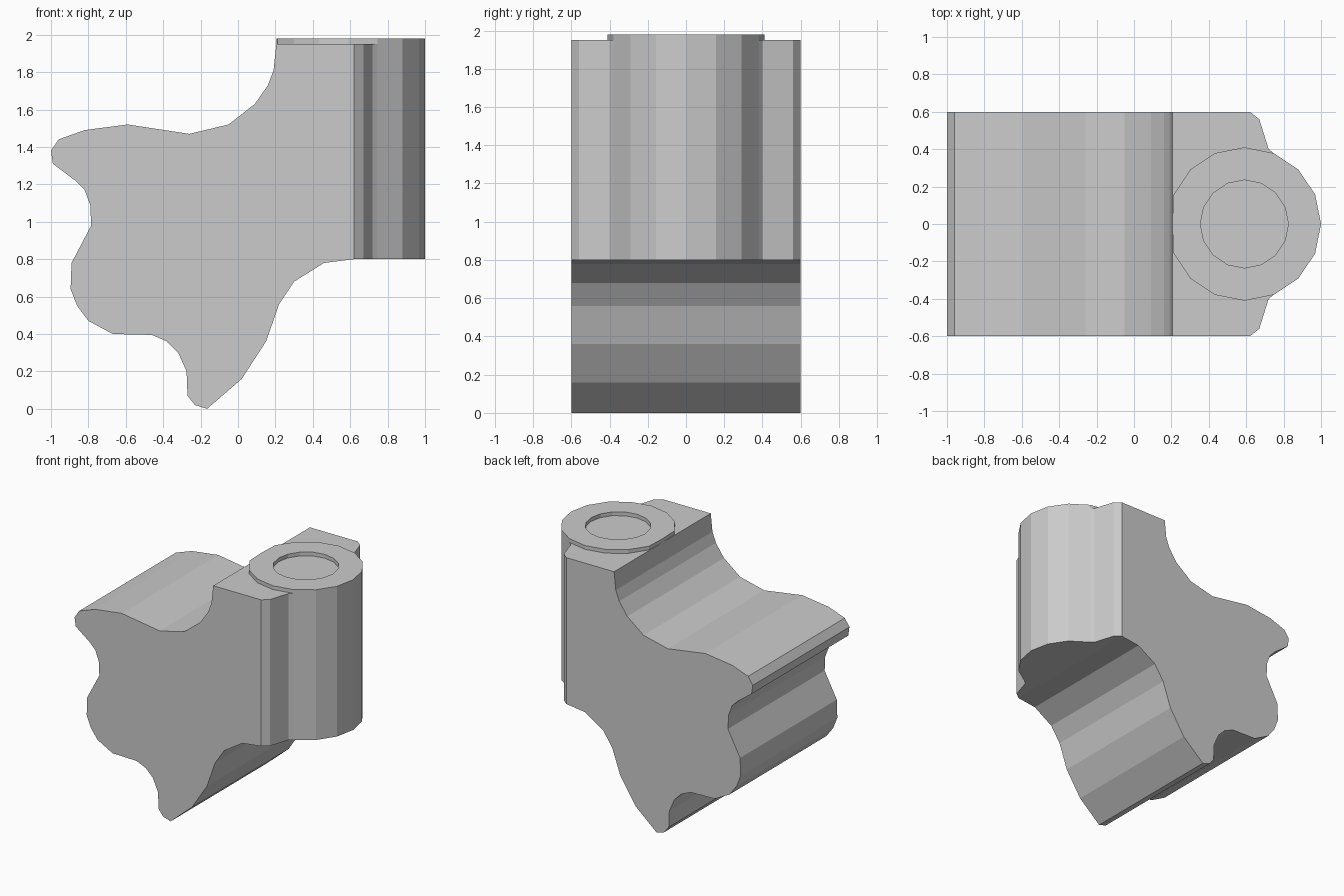
import bpy, bmesh
from math import cos, sin, tau

if "Cube" in bpy.data.objects:
    bpy.data.objects.remove(bpy.data.objects["Cube"])

CX, BOTTOM, TOP, HALF = 0.59, 0.80, 1.95, 0.60


def finish(bm, name):
    mesh = bpy.data.meshes.new(name)
    bm.to_mesh(mesh)
    bm.free()
    obj = bpy.data.objects.new(name, mesh)
    bpy.context.collection.objects.link(obj)
    return obj


def prism(bm, first, second, skip):
    """Join two matching outlines with caps, leaving the side after index skip open."""
    a = [bm.verts.new(p) for p in first]
    b = [bm.verts.new(p) for p in second]
    bm.faces.new(a)
    bm.faces.new(b[::-1])
    n = len(a)
    for i in range(n):
        if i != skip:
            j = (i + 1) % n
            bm.faces.new((a[j], a[i], b[i], b[j]))


def circle(radius, z, sides=16):
    return [(max(0.205, CX + radius * cos(tau * i / sides)),
             radius * sin(tau * i / sides), z) for i in range(sides)]


# Body: wavy side profile across the full width
profile = [
    (0.62, TOP), (0.205, TOP), (0.19, 1.81), (0.16, 1.73), (0.09, 1.63),
    (-0.05, 1.52), (-0.26, 1.47), (-0.59, 1.52), (-0.82, 1.49), (-0.96, 1.44),
    (-1.0, 1.38), (-0.99, 1.31), (-0.87, 1.22), (-0.82, 1.17), (-0.79, 1.09),
    (-0.785, 0.98), (-0.89, 0.78), (-0.895, 0.64), (-0.86, 0.55), (-0.80, 0.47),
    (-0.67, 0.40), (-0.46, 0.395), (-0.38, 0.36), (-0.32, 0.30), (-0.275, 0.20),
    (-0.27, 0.07), (-0.23, 0.02), (-0.165, 0.0), (0.02, 0.16), (0.15, 0.36),
    (0.22, 0.56), (0.30, 0.68), (0.46, 0.78), (0.62, BOTTOM)]
bm = bmesh.new()
prism(bm, [(x, -HALF, z) for x, z in profile],
      [(x, HALF, z) for x, z in profile], len(profile) - 1)

# Rounded front of the body, welded to the open end of the profile
shoulder = [(0.62, HALF), (0.67, 0.56), (0.72, 0.40)]
arc = [(CX + 0.41 * cos(tau * i / 16), 0.41 * sin(tau * i / 16)) for i in range(-3, 4)]
plan = [(x, -y) for x, y in shoulder] + arc + shoulder[::-1]
prism(bm, [(x, y, TOP) for x, y in plan],
      [(x, y, BOTTOM) for x, y in plan], len(plan) - 1)
bmesh.ops.remove_doubles(bm, verts=bm.verts, dist=0.0005)
bmesh.ops.recalc_face_normals(bm, faces=bm.faces)
finish(bm, "body")

# Raised collar around the shallow round recess
bm = bmesh.new()
rings = [[bm.verts.new(p) for p in circle(r, z)]
         for r, z in ((0.41, TOP), (0.41, 1.98), (0.235, 1.98), (0.235, TOP))]
for lower, upper in zip(rings, rings[1:]):
    for i in range(16):
        j = (i + 1) % 16
        bm.faces.new((lower[i], lower[j], upper[j], upper[i]))
finish(bm, "collar")
